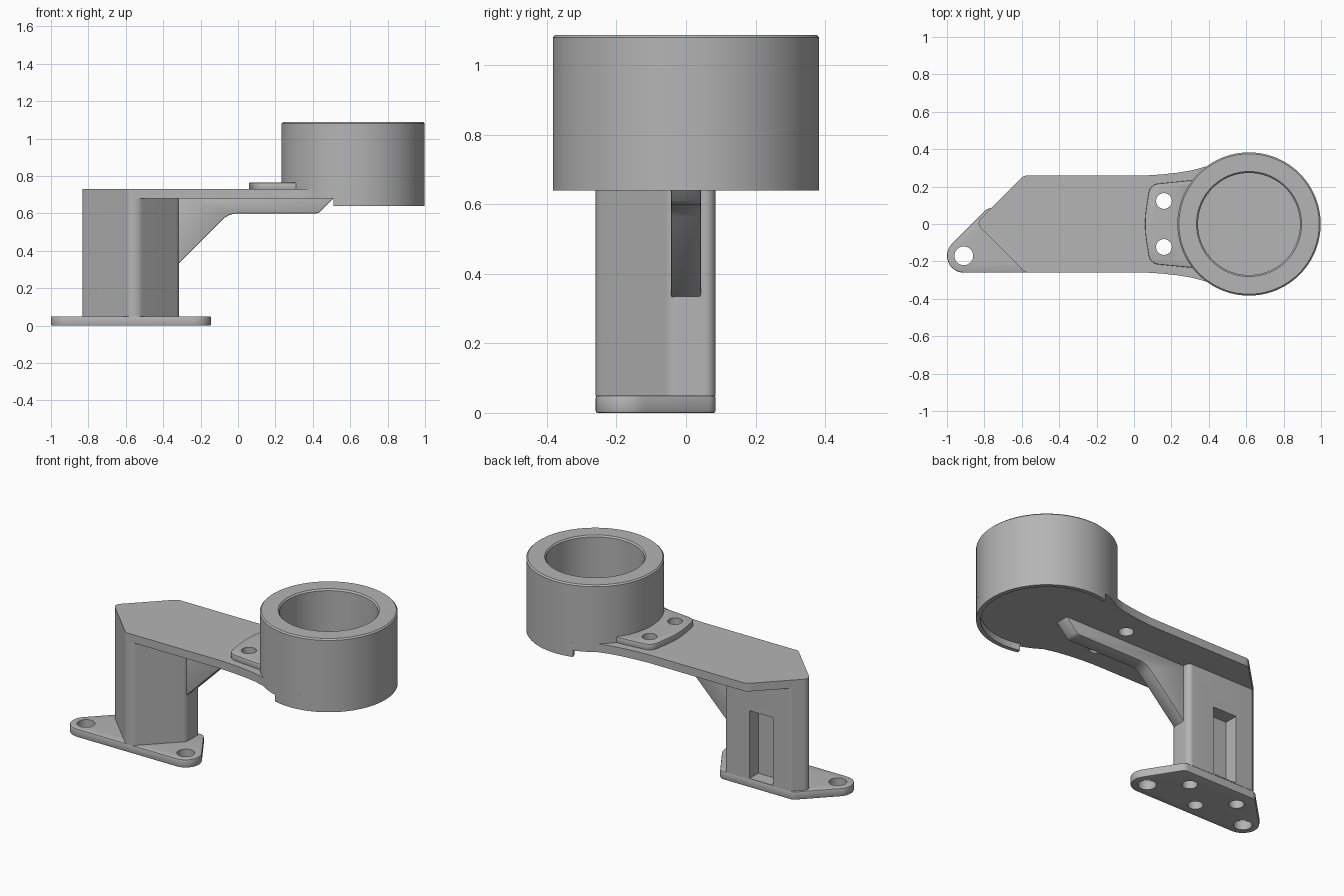
import bpy, bmesh
from math import cos, sin, tan, pi, acos, radians
from mathutils import Vector, Matrix

if "Cube" in bpy.data.objects:
    bpy.data.objects.remove(bpy.data.objects["Cube"])

GREY = (0.46, 0.46, 0.46, 1)
mat = bpy.data.materials.new("plain grey")
mat.use_nodes = True
mat.diffuse_color = GREY
mat.node_tree.nodes["Principled BSDF"].inputs["Base Color"].default_value = GREY

RING_X, RING_R, BORE_R = 0.615, 0.383, 0.273
ARM_LOW, ARM_TOP = 0.68, 0.73


def rounded(corners, steps=8):
    """Outline from (x, y, radius) corners, each replaced by an arc."""
    out = []
    for i, (x, y, r) in enumerate(corners):
        p = Vector((x, y))
        if r == 0:
            out.append(p)
            continue
        a = (Vector(corners[i - 1][:2]) - p).normalized()
        b = (Vector(corners[(i + 1) % len(corners)][:2]) - p).normalized()
        half = acos(max(-1, min(1, a.dot(b)))) / 2
        centre = p + (a + b).normalized() * (r / sin(half))
        start = p + a * (r / tan(half)) - centre
        end = p + b * (r / tan(half)) - centre
        for k in range(steps + 1):
            d = start.lerp(end, k / steps).normalized()
            out.append(centre + d * r)
    return out


def arc(cx, cy, r, a0, a1, n):
    return [Vector((cx + r * cos(radians(a0 + (a1 - a0) * k / n)),
                    cy + r * sin(radians(a0 + (a1 - a0) * k / n)))) for k in range(n + 1)]


def make(name, bm):
    bmesh.ops.recalc_face_normals(bm, faces=bm.faces)
    me = bpy.data.meshes.new(name)
    bm.to_mesh(me)
    bm.free()
    me.materials.append(mat)
    ob = bpy.data.objects.new(name, me)
    bpy.context.collection.objects.link(ob)
    return ob


def prism(name, outline, low, high, place=lambda p, h: (p.x, p.y, h)):
    """Closed outline extruded between two levels."""
    bm = bmesh.new()
    rims = [[bm.verts.new(place(p, h)) for p in outline] for h in (low, high)]
    n = len(outline)
    for rim in rims:
        bm.faces.new(rim)
    for i in range(n):
        j = (i + 1) % n
        bm.faces.new((rims[0][i], rims[0][j], rims[1][j], rims[1][i]))
    return make(name, bm)


def hole(x, y, r, low, high):
    return prism("hole_cutter", arc(x, y, r, 0, 352.5, 47), low, high)


def finish(ob, cutters=(), edge=0.0):
    """Soften rims, cut the holes, bake the result and smooth it."""
    if edge:
        bev = ob.modifiers.new("soft_edges", "BEVEL")
        bev.width, bev.segments, bev.limit_method = edge, 2, "ANGLE"
        bev.angle_limit = radians(50)
    for c in cutters:
        cut = ob.modifiers.new("cut", "BOOLEAN")
        cut.operation, cut.object, cut.solver = "DIFFERENCE", c, "EXACT"
    deps = bpy.context.evaluated_depsgraph_get()
    ob.data = bpy.data.meshes.new_from_object(ob.evaluated_get(deps))
    ob.modifiers.clear()
    for c in cutters:
        bpy.data.objects.remove(c)
    bpy.ops.object.select_all(action="DESELECT")
    ob.select_set(True)
    bpy.context.view_layer.objects.active = ob
    bpy.ops.object.shade_smooth_by_angle(angle=radians(30))


# Mounting foot with two lugs and three fixing holes under the post
foot = (arc(-0.91, -0.17, 0.09, 135, 270, 12) + arc(-0.235, -0.17, 0.09, -90, 33, 12)
        + rounded([(-0.16, -0.121, 0), (-0.29, 0.085, 0.04), (-0.783, 0.085, 0.05),
                   (-0.9736, -0.1064, 0)])[1:-1])
fix = [(-0.575, -0.17), (-0.41, -0.02), (-0.74, -0.02)]
finish(prism("foot_plate", foot, 0, 0.05),
       [hole(x, -0.17, 0.05, -0.1, 0.2) for x in (-0.91, -0.235)]
       + [hole(x, y, 0.042, -0.1, 0.2) for x, y in fix], 0.006)

# Upright post with a pocket in its back
post = rounded([(-0.845, 0.005, 0.035), (-0.58, -0.26, 0.04), (-0.53, -0.26, 0.06),
                (-0.315, -0.045, 0.05), (-0.315, 0.085, 0.03), (-0.765, 0.085, 0.03)])
pocket = prism("pocket_cutter", rounded([(-0.65, 0, 0), (-0.49, 0, 0), (-0.49, 0.2, 0),
                                         (-0.65, 0.2, 0)]), 0.055, 0.47)
finish(prism("post", post, 0.048, ARM_TOP - 0.01),
       [pocket] + [hole(x, y, 0.042, -0.1, 0.25) for x, y in fix])

# Flat arm that flares out to the round seat under the ring
side = [Vector(p) for p in ((0.07, 0.26), (0.15, 0.265), (0.23, 0.274), (0.31, 0.287))]
side += arc(RING_X, 0, RING_R, 126.5, 106, 6)
seat = arc(RING_X, 0, RING_R - 0.022, 106, -106, 48)
mirrored = [Vector((p.x, -p.y)) for p in reversed(side)]
tail = rounded([(0.07, -0.26, 0), (-0.58, -0.26, 0.04), (-0.845, 0.005, 0.035),
                (-0.59, 0.26, 0.06), (0.07, 0.26, 0)])[1:-1]
finish(prism("arm", side + seat + mirrored + tail, ARM_LOW, ARM_TOP),
       [hole(0.16, s * 0.123, 0.042, 0.5, 0.9) for s in (-1, 1)])

# Brace rib below the arm
rib = rounded([(-0.34, 0.69, 0), (-0.34, 0.31, 0), (-0.05, 0.6, 0.12),
               (0.43, 0.6, 0.04), (0.52, 0.69, 0)])
finish(prism("brace_rib", rib, -0.043, 0.043, lambda p, h: (p.x, h, p.y)), edge=0.005)

# Raised pad with two screw holes beside the ring
pad = rounded([(0.30, -0.233, 0), (0.085, -0.212, 0.06), (0.052, 0, 0.6),
               (0.085, 0.212, 0.06), (0.30, 0.233, 0)])
pad += arc(RING_X, 0, RING_R - 0.03, 140, 220, 16)
finish(prism("screw_pad", pad, ARM_TOP - 0.005, 0.765),
       [hole(0.16, s * 0.123, 0.042, 0.5, 0.9) for s in (-1, 1)], 0.005)

# Cup ring turned from a profile
bm = bmesh.new()
profile = [(BORE_R, ARM_TOP - 0.002), (BORE_R, 1.079), (BORE_R + 0.008, 1.088),
           (RING_R - 0.008, 1.088), (RING_R, 1.08), (RING_R, ARM_TOP - 0.002)]
verts = [bm.verts.new((RING_X + r, 0, z)) for r, z in profile]
edges = [bm.edges.new((verts[i], verts[(i + 1) % 6])) for i in range(6)]
bmesh.ops.spin(bm, geom=verts + edges, cent=(RING_X, 0, 0), axis=(0, 0, 1),
               angle=2 * pi, steps=96)
bmesh.ops.remove_doubles(bm, verts=bm.verts, dist=0.0001)
finish(make("cup_ring", bm))

# Thin skirt hanging below the outer part of the ring
skirt = arc(RING_X, 0, RING_R, -106, 106, 56) + arc(RING_X, 0, RING_R - 0.025, 106, -106, 56)
finish(prism("ring_skirt", skirt, 0.64, ARM_TOP))
